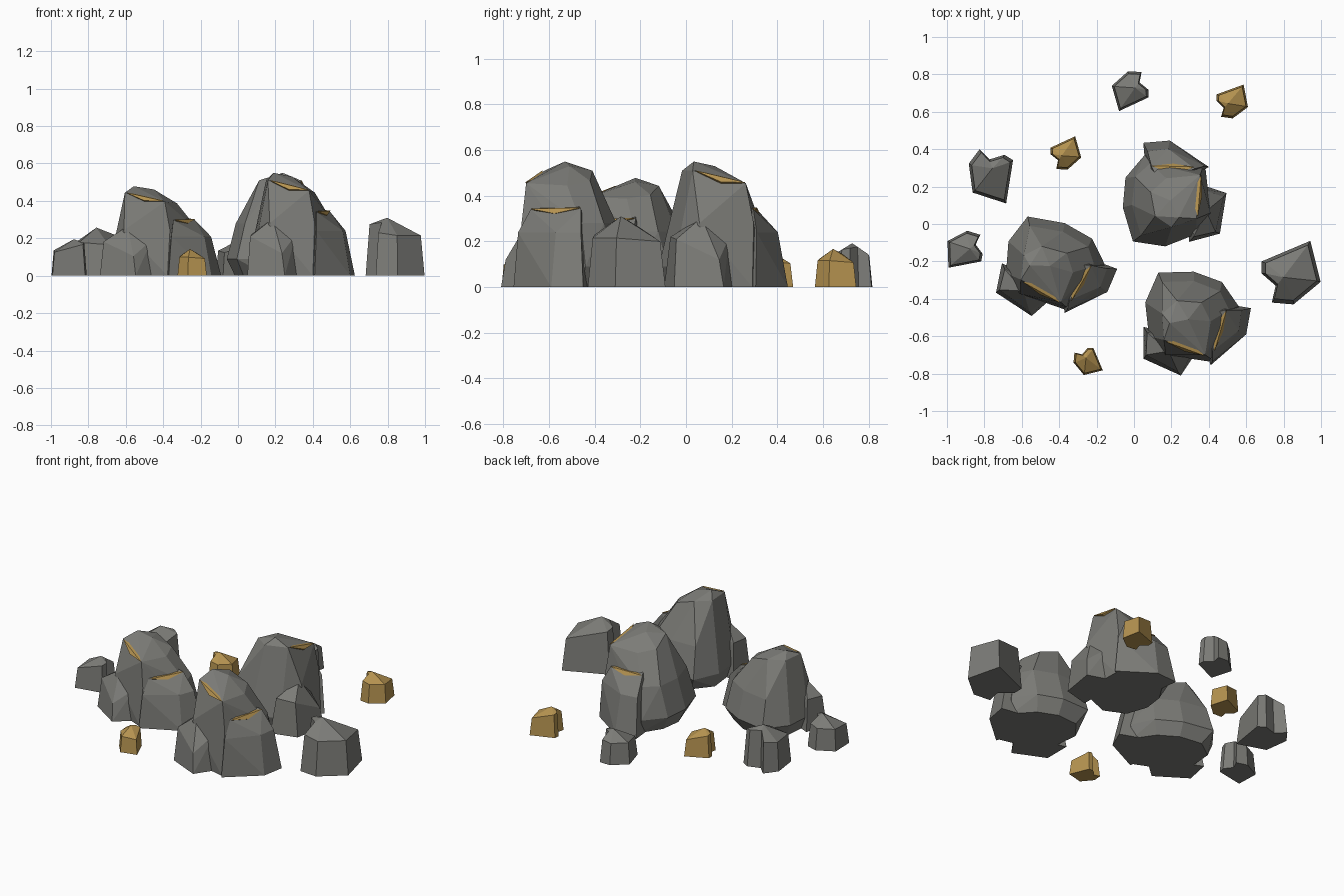
import bpy, bmesh
from math import radians
from mathutils import Matrix, Vector

if "Cube" in bpy.data.objects:
    bpy.data.objects.remove(bpy.data.objects["Cube"])


def material(name, rgb):
    m = bpy.data.materials.new(name)
    m.diffuse_color = (*rgb, 1)
    m.use_nodes = True
    m.node_tree.nodes["Principled BSDF"].inputs["Base Color"].default_value = m.diffuse_color
    return m


gold = material("gold_ore", (0.46, 0.29, 0.08))
grey = material("dark_stone", (0.20, 0.20, 0.185))


def finish(bm, name, mat):
    bmesh.ops.recalc_face_normals(bm, faces=bm.faces)
    me = bpy.data.meshes.new(name)
    bm.to_mesh(me)
    bm.free()
    me.materials.append(mat)
    ob = bpy.data.objects.new(name, me)
    bpy.context.collection.objects.link(ob)
    return ob


def hull(name, pts, M, mat=grey):
    """Faceted convex stone around the given points."""
    bm = bmesh.new()
    for p in pts:
        bm.verts.new(M @ Vector(p))
    r = bmesh.ops.convex_hull(bm, input=bm.verts)
    loose = {g for g in r["geom_interior"] + r["geom_unused"]
             if isinstance(g, bmesh.types.BMVert)}
    bmesh.ops.delete(bm, geom=list(loose), context='VERTS')
    bmesh.ops.dissolve_limit(bm, angle_limit=radians(9),
                             verts=bm.verts, edges=bm.edges)
    return finish(bm, name, mat)


def level(z, ring):
    return [(x, y, z) for x, y in ring]


def vein(name, p, q, out, M):
    """Thin gold lens along a rock edge from p to q, bulging outward."""
    p, q, out = Vector(p), Vector(q), Vector(out)
    mid = (p + q) / 2
    up = Vector((0, 0, 1))
    pts = [p + out * .005 + up * .003, q + out * .005 + up * .003,
           mid + out * .006 + up * .008, mid - out * .04 + up * .008,
           mid + out * .02 - up * .02, mid - out * .03 - up * .05]
    hull(name, pts, M, gold)


# Boulder parts, all drawn around one reference position
main = (level(0, [(.18, -.31), (.32, -.30), (.44, -.35), (.54, -.46), (.47, -.66),
                  (.40, -.735), (.25, -.70), (.11, -.60), (.09, -.42)])
        + level(.09, [(.13, -.26), (.32, -.255), (.47, -.31), (.56, -.44),
                      (.08, -.60), (.06, -.42)])
        + level(.28, [(.15, -.31), (.32, -.305), (.46, -.36), (.51, -.46), (.46, -.62),
                      (.41, -.72), (.17, -.70), (.115, -.58), (.11, -.42)])
        + [(.16, -.62, .51), (.38, -.70, .455), (.41, -.52, .445), (.36, -.42, .465),
           (.23, -.41, .51), (.15, -.48, .51), (.19, -.53, .55), (.29, -.51, .53)])
left_shard = (level(0, [(.05, -.55), (.05, -.72), (.25, -.81), (.33, -.69), (.25, -.60)])
              + [(.065, -.70, .21), (.235, -.79, .12), (.185, -.68, .305),
                 (.31, -.68, .22), (.07, -.58, .22)])
right_shard = (level(0, [(.41, -.755), (.50, -.68), (.60, -.59), (.625, -.45),
                         (.45, -.42), (.36, -.60)])
               + level(.24, [(.42, -.735), (.56, -.57), (.575, -.46), (.45, -.44)])
               + [(.42, -.68, .34), (.49, -.46, .345), (.40, -.48, .37)])


def boulder(tag, x, y, rot, sx, sy, sz):
    M = (Matrix.Translation((x, y, 0)) @ Matrix.Rotation(radians(rot), 4, 'Z')
         @ Matrix.Diagonal((sx, sy, sz, 1)) @ Matrix.Translation((-.3, .5, 0)))
    hull(tag + "_boulder", main, M)
    hull(tag + "_left_shard", left_shard, M)
    hull(tag + "_right_shard", right_shard, M)
    vein(tag + "_upper_vein", (.17, -.624, .508), (.38, -.70, .455), (-.2, -.98, 0), M)
    vein(tag + "_lower_vein", (.425, -.68, .34), (.49, -.46, .345), (.95, -.3, 0), M)


boulder("right", .30, -.50, 0, 1, 1, 1)
boulder("back", .182, .133, 105, 1, 1, 1)
boulder("left", -.437, -.217, -11.5, 1.06, .94, .87)

# Small notched stones: outline, sloped upper rim, peak near the notch
outline = [(-.16, .065), (.10, .175), (.155, -.045), (.01, -.165),
           (-.106, -.155), (-.085, -.065), (-.16, 0)]
rim = [.265, .20, .215, .215, .23, .285, .275]


def stone(name, x, y, rot, s, mat=grey):
    bm = bmesh.new()
    low = [bm.verts.new((a, b, 0)) for a, b in outline]
    top = [bm.verts.new((a * .87, b * .87, z)) for (a, b), z in zip(outline, rim)]
    peak = bm.verts.new((-.045, -.02, .31))
    bm.faces.new(low)
    for i in range(len(low)):
        j = (i + 1) % len(low)
        bm.faces.new((low[i], low[j], top[j], top[i]))
        bm.faces.new((top[i], top[j], peak))
    bm.transform(Matrix.Rotation(radians(rot), 4, 'Z') @ Matrix.Scale(s, 4))
    xs = [v.co.x for v in bm.verts]
    ys = [v.co.y for v in bm.verts]
    bm.transform(Matrix.Translation((x - (min(xs) + max(xs)) / 2,
                                     y - (min(ys) + max(ys)) / 2, 0)))
    finish(bm, name, mat)


stone("stone_right", .84, -.26, 0, 1)
stone("stone_left_back", -.765, .255, -122, .83)
stone("stone_left", -.903, -.135, 168, .63)
stone("stone_back", -.02, .71, 182, .62)
stone("gold_nugget_back", .525, .655, -3, .54, gold)
stone("gold_nugget_middle", -.365, .38, 2, .52, gold)
stone("gold_nugget_front", -.245, -.735, -90, .46, gold)
